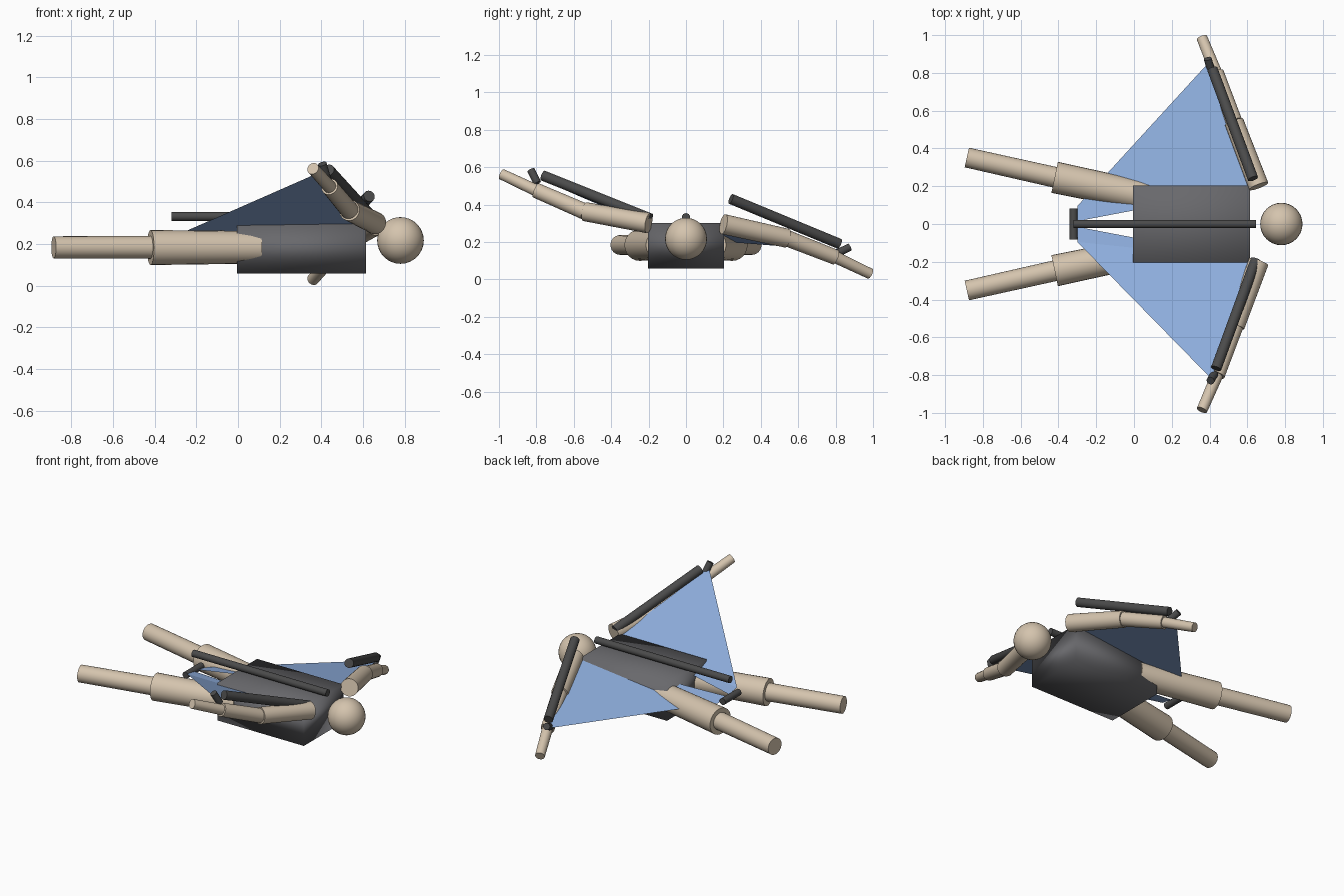
import bpy, bmesh, math
from mathutils import Vector

if "Cube" in bpy.data.objects:
    bpy.data.objects.remove(bpy.data.objects["Cube"])


def material(name, rgb):
    m = bpy.data.materials.new(name)
    m.diffuse_color = (*rgb, 1)
    m.use_nodes = True
    m.node_tree.nodes["Principled BSDF"].inputs["Base Color"].default_value = m.diffuse_color
    return m


SKIN = material("skin", (0.66, 0.55, 0.42))
DARK = material("dark_frame", (0.07, 0.07, 0.07))
SUIT = material("suit", (0.14, 0.14, 0.15))
BLUE = material("sail_blue", (0.27, 0.42, 0.72))


def finish(obj, name, mat):
    obj.name = name
    obj.data.materials.append(mat)
    return obj


def rod(name, a, b, r1, r2, mat, sides=24):
    """Capped, optionally tapered cylinder from a to b."""
    a, b = Vector(a), Vector(b)
    d = b - a
    bpy.ops.mesh.primitive_cone_add(vertices=sides, radius1=r1, radius2=r2,
                                    depth=d.length, location=(a + b) / 2)
    obj = bpy.context.object
    obj.rotation_euler = d.to_track_quat('Z', 'Y').to_euler()
    bpy.ops.object.shade_smooth_by_angle(angle=math.radians(40))
    return finish(obj, name, mat)


# Torso
bpy.ops.mesh.primitive_cube_add(size=1, location=(0.305, 0, 0.18))
torso = bpy.context.object
torso.scale = (0.62, 0.405, 0.245)
bpy.ops.object.shade_smooth()
finish(torso, "torso", SUIT)

# Head
bpy.ops.mesh.primitive_uv_sphere_add(segments=32, ring_count=16, radius=0.112,
                                     location=(0.78, 0, 0.217))
bpy.ops.object.shade_smooth()
finish(bpy.context.object, "head", SKIN)

# Legs
for s, side in ((-1, "right"), (1, "left")):
    rod(side + "_thigh", (0.10, s * 0.138, 0.184), (-0.42, s * 0.247, 0.183),
        0.078, 0.084, SKIN)
    rod(side + "_shin", (-0.39, s * 0.241, 0.184), (-0.885, s * 0.352, 0.184),
        0.055, 0.053, SKIN)

# Keel and tail crossbar
rod("keel", (-0.32, 0, 0.332), (0.645, 0, 0.332), 0.022, 0.022, DARK)
rod("tail_crossbar", (-0.32, -0.082, 0.22), (-0.32, 0.082, 0.22), 0.021, 0.021, DARK)

# Banked arms, spars and sails: one side raised, the other lowered
sides = {
    "right": dict(
        s=-1, arm=[(0.66, -0.20, 0.30), (0.535, -0.54, 0.362),
                   (0.44, -0.80, 0.475), (0.36, -0.985, 0.562)],
        spar=[(0.645, -0.19, 0.325), (0.435, -0.765, 0.555)],
        grip=[(0.425, -0.795, 0.515), (0.405, -0.83, 0.585)],
        tip=(0.41, -0.82, 0.552), tail=0.24),
    "left": dict(
        s=1, arm=[(0.66, 0.20, 0.295), (0.53, 0.54, 0.22),
                  (0.435, 0.80, 0.118), (0.36, 0.985, 0.03)],
        spar=[(0.63, 0.24, 0.43), (0.415, 0.82, 0.19)],
        grip=[(0.41, 0.81, 0.14), (0.39, 0.875, 0.172)],
        tip=(0.40, 0.86, 0.15), tail=0.21),
}
for side, p in sides.items():
    s, arm = p["s"], p["arm"]
    for part, i, r in (("upper_arm", 0, 0.053), ("forearm", 1, 0.043), ("hand", 2, 0.031)):
        rod(f"{side}_{part}", arm[i], arm[i + 1], r + 0.001, r - 0.002, SKIN)
    rod(side + "_spar", *p["spar"], 0.028, 0.028, DARK)
    rod(side + "_grip", *p["grip"], 0.021, 0.021, DARK)

    # Thin fabric sail from shoulder to spar tip to tail
    bm = bmesh.new()
    corners = [(0.62, s * 0.19, 0.293), p["tip"],
               (-0.30, s * 0.095, p["tail"]), (-0.30, s * 0.015, 0.225)]
    v = [bm.verts.new(c) for c in corners]
    for tri in ((0, 1, 2), (0, 2, 3)):
        bm.faces.new([v[i] for i in (tri if s > 0 else tri[::-1])])
    mesh = bpy.data.meshes.new(side + "_sail")
    bm.to_mesh(mesh)
    bm.free()
    sail = bpy.data.objects.new(side + "_sail", mesh)
    bpy.context.collection.objects.link(sail)
    finish(sail, side + "_sail", BLUE)
